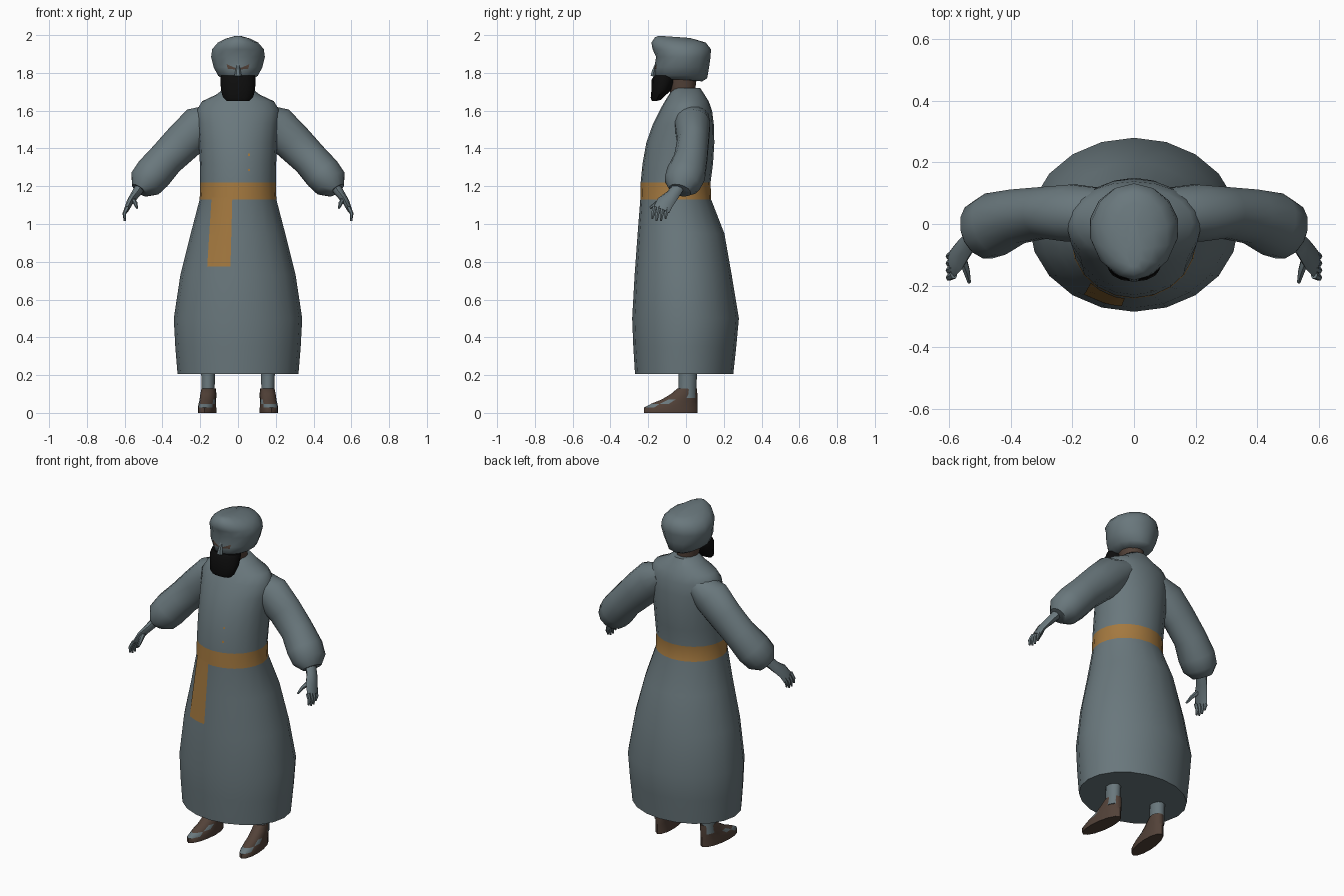
import bpy, bmesh, math
from mathutils import Vector
from mathutils.bvhtree import BVHTree

if "Cube" in bpy.data.objects:
    bpy.data.objects.remove(bpy.data.objects["Cube"])


def material(name, rgb):
    m = bpy.data.materials.new(name)
    m.diffuse_color = (*rgb, 1)
    m.use_nodes = True
    m.node_tree.nodes["Principled BSDF"].inputs["Base Color"].default_value = m.diffuse_color
    return m


SLATE = material("slate cloth", (0.142, 0.186, 0.203))
OCHRE = material("ochre sash", (0.37, 0.19, 0.05))
BROWN = material("dark brown", (0.085, 0.054, 0.040))
BLACK = material("black hair", (0.004, 0.004, 0.004))


def finish(name, bm, mats, mirror=False, angle=50, rule=None):
    """Turn a bmesh into a named, shaded object."""
    bmesh.ops.recalc_face_normals(bm, faces=bm.faces)
    me = bpy.data.meshes.new(name)
    for f in bm.faces:
        f.smooth = True
        if rule:
            f.material_index = rule(f.calc_center_median())
    bm.to_mesh(me)
    bm.free()
    for m in mats:
        me.materials.append(m)
    me.set_sharp_from_angle(angle=math.radians(angle))
    ob = bpy.data.objects.new(name, me)
    bpy.context.collection.objects.link(ob)
    if mirror:
        ob.modifiers.new("mirror", 'MIRROR')
    return ob


def skin_rings(bm, rings):
    """Join equal-sized point rings with quads and cap both ends."""
    vs = [[bm.verts.new(p) for p in r] for r in rings]
    n = len(vs[0])
    for a, b in zip(vs, vs[1:]):
        for i in range(n):
            j = (i + 1) % n
            bm.faces.new((a[i], a[j], b[j], b[i]))
    bm.faces.new(vs[0][::-1])
    bm.faces.new(vs[-1])


def loft(bm, rows, n=16, cx=0.0, splay=0.0):
    """Rows of (z, half width, front y, back y) as stacked ovals."""
    rings = []
    for z, hx, yf, yb in rows:
        ring = []
        for i in range(n):
            a = 2 * math.pi * i / n
            y = (yf + yb) / 2 - (yb - yf) / 2 * math.cos(a)
            ring.append((cx + hx * math.sin(a) - splay * y, y, z))
        rings.append(ring)
    skin_rings(bm, rings)


def tube(bm, rows, n=10):
    """Rows of (x, y, z, radius across, radius along y) swept as a limb."""
    pts = [Vector(r[:3]) for r in rows]
    rings = []
    for k, r in enumerate(rows):
        t = (pts[min(k + 1, len(pts) - 1)] - pts[max(k - 1, 0)]).normalized()
        v = Vector((0, 1, 0))
        v = (v - t * v.dot(t)).normalized()
        u = t.cross(v)
        rings.append([pts[k] + u * r[3] * math.cos(2 * math.pi * i / n)
                      + v * r[4] * math.sin(2 * math.pi * i / n) for i in range(n)])
    skin_rings(bm, rings)


def plate(name, target, corners, mat, nx=4, nz=6, lift=0.004):
    """Thin patch laid on the front of a target; corners are (x, z)."""
    me = target.data
    tree = BVHTree.FromPolygons([v.co for v in me.vertices],
                                [p.vertices[:] for p in me.polygons])
    a, b, c, d = [Vector(p) for p in corners]
    bm = bmesh.new()
    grid = []
    for j in range(nz + 1):
        row = []
        for i in range(nx + 1):
            p = a.lerp(b, i / nx).lerp(d.lerp(c, i / nx), j / nz)
            hit = tree.ray_cast(Vector((p.x, -2, p.y)), Vector((0, 1, 0)))[0]
            row.append(bm.verts.new((p.x, hit.y - lift, p.y)))
        grid.append(row)
    for j in range(nz):
        for i in range(nx):
            bm.faces.new((grid[j][i], grid[j][i + 1], grid[j + 1][i + 1], grid[j + 1][i]))
    ob = finish(name, bm, [mat])
    return ob


# Robe, with the sash as its waist band
bm = bmesh.new()
loft(bm, [(0.205, 0.32, -0.27, 0.25), (0.35, 0.332, -0.279, 0.266),
          (0.5, 0.34, -0.285, 0.28), (0.73, 0.305, -0.272, 0.242),
          (0.95, 0.25, -0.256, 0.203), (1.13, 0.203, -0.242, 0.133),
          (1.22, 0.2, -0.24, 0.13), (1.32, 0.202, -0.23, 0.143),
          (1.43, 0.207, -0.21, 0.15), (1.53, 0.215, -0.175, 0.147),
          (1.6, 0.22, -0.14, 0.138), (1.65, 0.19, -0.112, 0.12),
          (1.685, 0.115, -0.09, 0.098), (1.72, 0.07, -0.07, 0.075)], n=20)
robe = finish("robe", bm, [SLATE, OCHRE],
              rule=lambda c: 1 if 1.135 < c.z < 1.215 else 0)

# Hanging sash end and small chest buttons
plate("sash_tail", robe, [(-0.163, 0.775), (-0.04, 0.775), (-0.03, 1.14), (-0.14, 1.14)], OCHRE)
for k, z in enumerate((1.28, 1.36)):
    plate(f"button_{k + 1}", robe, [(0.054, z), (0.064, z), (0.064, z + 0.012),
                                    (0.054, z + 0.012)], OCHRE, 1, 1)

# Full sleeves, puffed above the cuff
bm = bmesh.new()
tube(bm, [(0.12, 0.03, 1.57, 0.07, 0.09), (0.2, 0.035, 1.52, 0.11, 0.095),
          (0.29, 0.037, 1.435, 0.104, 0.085), (0.38, 0.025, 1.345, 0.096, 0.09),
          (0.45, 0.0, 1.265, 0.1, 0.105), (0.492, -0.02, 1.215, 0.092, 0.098),
          (0.52, -0.033, 1.178, 0.05, 0.06)], n=14)
finish("sleeves", bm, [SLATE], mirror=True)

# Hands: palm, four fingers, thumb
bm = bmesh.new()
tube(bm, [(0.505, -0.03, 1.21, 0.03, 0.032), (0.545, -0.07, 1.155, 0.023, 0.036),
          (0.573, -0.11, 1.115, 0.018, 0.046), (0.591, -0.13, 1.075, 0.013, 0.045)], n=8)
for k in range(4):
    y = -0.097 - 0.023 * k
    drop = (0.012, 0.0, 0.0, 0.012)[k]
    tube(bm, [(0.585, y, 1.09, 0.012, 0.013), (0.602, y - 0.008, 1.055, 0.010, 0.011),
              (0.599, y - 0.013, 1.016 + drop, 0.006, 0.006)], n=6)
tube(bm, [(0.558, -0.11, 1.13, 0.015, 0.016), (0.543, -0.155, 1.11, 0.011, 0.013),
          (0.535, -0.19, 1.085, 0.006, 0.007)], n=6)
finish("hands", bm, [SLATE], mirror=True)

# Neck
bm = bmesh.new()
loft(bm, [(1.64, 0.06, -0.085, 0.05), (1.72, 0.06, -0.085, 0.05),
          (1.8, 0.07, -0.12, 0.06)], n=12)
finish("neck", bm, [BROWN])

# Wrapped head with overhanging front fold
bm = bmesh.new()
loft(bm, [(1.765, 0.075, -0.14, 0.085), (1.785, 0.108, -0.165, 0.112),
          (1.83, 0.132, -0.168, 0.122), (1.885, 0.146, -0.158, 0.13),
          (1.925, 0.14, -0.177, 0.132), (1.96, 0.11, -0.183, 0.105),
          (1.982, 0.066, -0.165, 0.068), (1.992, 0.025, -0.145, 0.02)], n=14)
for v in bm.verts:
    # lower nape, raised front peak
    if v.co.z < 1.8:
        v.co.z -= 0.12 * max(v.co.y, 0)
    elif v.co.z > 1.98:
        v.co.z -= 0.07 * (v.co.y + 0.08)
head = finish("turban_and_face", bm, [SLATE])

# Nose
bm = bmesh.new()
tube(bm, [(0, -0.155, 1.85, 0.008, 0.008), (0, -0.17, 1.81, 0.014, 0.012),
          (0, -0.175, 1.782, 0.02, 0.014)], n=6)
finish("nose", bm, [SLATE])

# Slanted eyes
for side, s in (("left", 1), ("right", -1)):
    plate(f"{side}_eye", head, [(0.012 * s, 1.818), (0.055 * s, 1.822),
                                (0.06 * s, 1.846), (0.014 * s, 1.826)], BROWN, 3, 2)

# Beard
bm = bmesh.new()
loft(bm, [(1.65, 0.06, -0.18, -0.135), (1.668, 0.08, -0.187, -0.11),
          (1.71, 0.09, -0.183, -0.075), (1.765, 0.094, -0.182, -0.055),
          (1.785, 0.09, -0.168, -0.06)], n=12)
for v in bm.verts:
    # bottom rises towards the jaw
    if v.co.z < 1.7:
        v.co.z += 0.25 * max(v.co.y + 0.16, 0)
finish("beard", bm, [BLACK])

# Ankles and strapped sandals
bm = bmesh.new()
loft(bm, [(0.08, 0.038, -0.045, 0.055), (0.13, 0.036, -0.04, 0.055),
          (0.3, 0.042, -0.04, 0.062)], n=10, cx=0.158)
finish("ankles", bm, [SLATE], mirror=True)
bm = bmesh.new()
loft(bm, [(0, 0.047, -0.222, 0.06), (0.028, 0.047, -0.222, 0.06),
          (0.048, 0.045, -0.185, 0.06), (0.07, 0.043, -0.13, 0.06),
          (0.1, 0.042, -0.08, 0.06), (0.13, 0.038, -0.045, 0.058)],
     n=14, cx=0.156, splay=0.1)


def sandal_rule(c):
    # bare toes and instep show between the straps
    toes = 0.028 < c.z < 0.045 and c.y < -0.13
    instep = 0.055 < c.z < 0.075 and -0.13 < c.y < -0.06
    return 1 if toes or instep else 0


finish("sandals", bm, [BROWN, SLATE], mirror=True, rule=sandal_rule)
